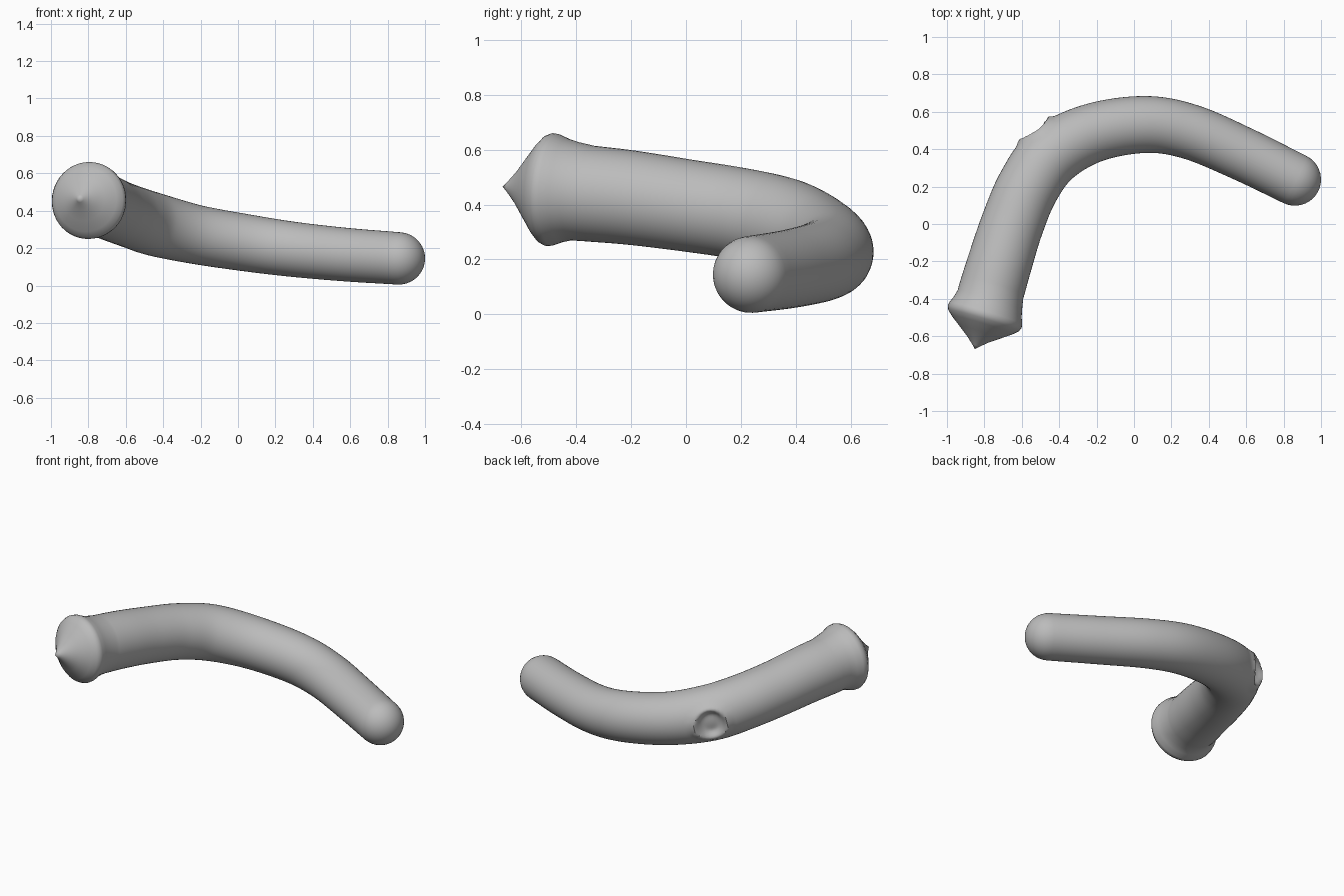
import bpy, bmesh, math
from mathutils import Vector

cube = bpy.data.objects.get("Cube")
if cube:
    bpy.data.objects.remove(cube, do_unlink=True)

SIDES = 48
STEPS = 8

grey = bpy.data.materials.new("plain grey")
grey.use_nodes = True
colour = (0.5, 0.5, 0.5, 1)
grey.diffuse_color = colour
grey.node_tree.nodes["Principled BSDF"].inputs["Base Color"].default_value = colour

# Centre line: x, y, z, radius, from the flared end to the round tip
path = [Vector(p) for p in (
    (-0.76, -0.35, 0.44, 0.175), (-0.715, -0.2, 0.425, 0.172),
    (-0.65, 0.0, 0.397, 0.168), (-0.565, 0.2, 0.366, 0.167),
    (-0.44, 0.37, 0.325, 0.168), (-0.22, 0.487, 0.272, 0.158),
    (0.06, 0.532, 0.226, 0.152), (0.3, 0.493, 0.193, 0.147),
    (0.58, 0.375, 0.165, 0.143), (0.86, 0.238, 0.145, 0.14))]


def spline(points):
    """Smooth points through the control points."""
    pts = [2 * points[0] - points[1]] + points + [2 * points[-1] - points[-2]]
    out = []
    for a, b, c, d in zip(pts, pts[1:], pts[2:], pts[3:]):
        for i in range(STEPS):
            t = i / STEPS
            out.append(0.5 * (2 * b + (c - a) * t + (2 * a - 5 * b + 4 * c - d) * t ** 2
                              + (3 * b - a - 3 * c + d) * t ** 3))
    return out + [points[-1]]


centres = spline(path)
rings = []   # centre, tangent, radius

# Flared collar with its pointed cap
axis = Vector((0.29, 0.95, -0.06)).normalized()
rim = Vector((-0.8, -0.502, 0.455))
for back, r in ((0.155, 0.02), (0.12, 0.06), (0.08, 0.115), (0.04, 0.17), (0.015, 0.197),
                (-0.005, 0.206), (-0.025, 0.204), (-0.06, 0.19), (-0.1, 0.18)):
    rings.append((rim - axis * back, axis, r))

# Bent tube
for i, p in enumerate(centres):
    a, b = centres[max(i - 1, 0)], centres[min(i + 1, len(centres) - 1)]
    rings.append((p.xyz, (b.xyz - a.xyz).normalized(), p.w))

# Round tip
end, tangent, end_r = rings[-1]
for i in range(1, 9):
    ang = math.pi / 2 * i / 9
    rings.append((end + tangent * end_r * math.sin(ang), tangent, end_r * math.cos(ang)))

bm = bmesh.new()
loops = []
for c, t, r in rings:
    side = t.cross(Vector((0, 0, 1))).normalized()
    up = side.cross(t)
    loops.append([bm.verts.new(c + r * (side * math.cos(k * math.tau / SIDES)
                                        + up * math.sin(k * math.tau / SIDES)))
                  for k in range(SIDES)])
for la, lb in zip(loops, loops[1:]):
    for k in range(SIDES):
        n = (k + 1) % SIDES
        bm.faces.new((la[k], la[n], lb[n], lb[k]))
for loop, point in ((loops[0], rim - axis * 0.175), (loops[-1], end + tangent * end_r)):
    tip = bm.verts.new(point)
    for k in range(SIDES):
        bm.faces.new((loop[k], loop[(k + 1) % SIDES], tip))

# Shallow round dimple on the outside of the bend
out = Vector((-0.57, 0.82, -0.05)).normalized()
dimple = Vector((-0.44, 0.37, 0.325)) + out * 0.165
near = [v for v in bm.verts if (v.co - dimple).length < 0.2]
faces = list({f for v in near for f in v.link_faces})
edges = list({e for f in faces for e in f.edges})
bmesh.ops.subdivide_edges(bm, edges=edges, cuts=1, use_grid_fill=True)
for v in bm.verts:
    offset = v.co - dimple
    depth = offset.dot(out)
    d = (offset - out * depth).length
    if depth > -0.12 and d < 0.13:
        swell = 0.014 * math.exp(-((d - 0.1) / 0.02) ** 2)
        dent = 0.04 / (1 + math.exp((d - 0.07) / 0.009))
        v.co += out * (swell - dent)

bmesh.ops.recalc_face_normals(bm, faces=bm.faces)
mesh = bpy.data.meshes.new("bent_tube")
bm.to_mesh(mesh)
bm.free()
tube = bpy.data.objects.new("bent_tube", mesh)
bpy.context.collection.objects.link(tube)
mesh.materials.append(grey)
bpy.ops.object.select_all(action="DESELECT")
tube.select_set(True)
bpy.context.view_layer.objects.active = tube
bpy.ops.object.shade_smooth_by_angle(angle=math.radians(45))
